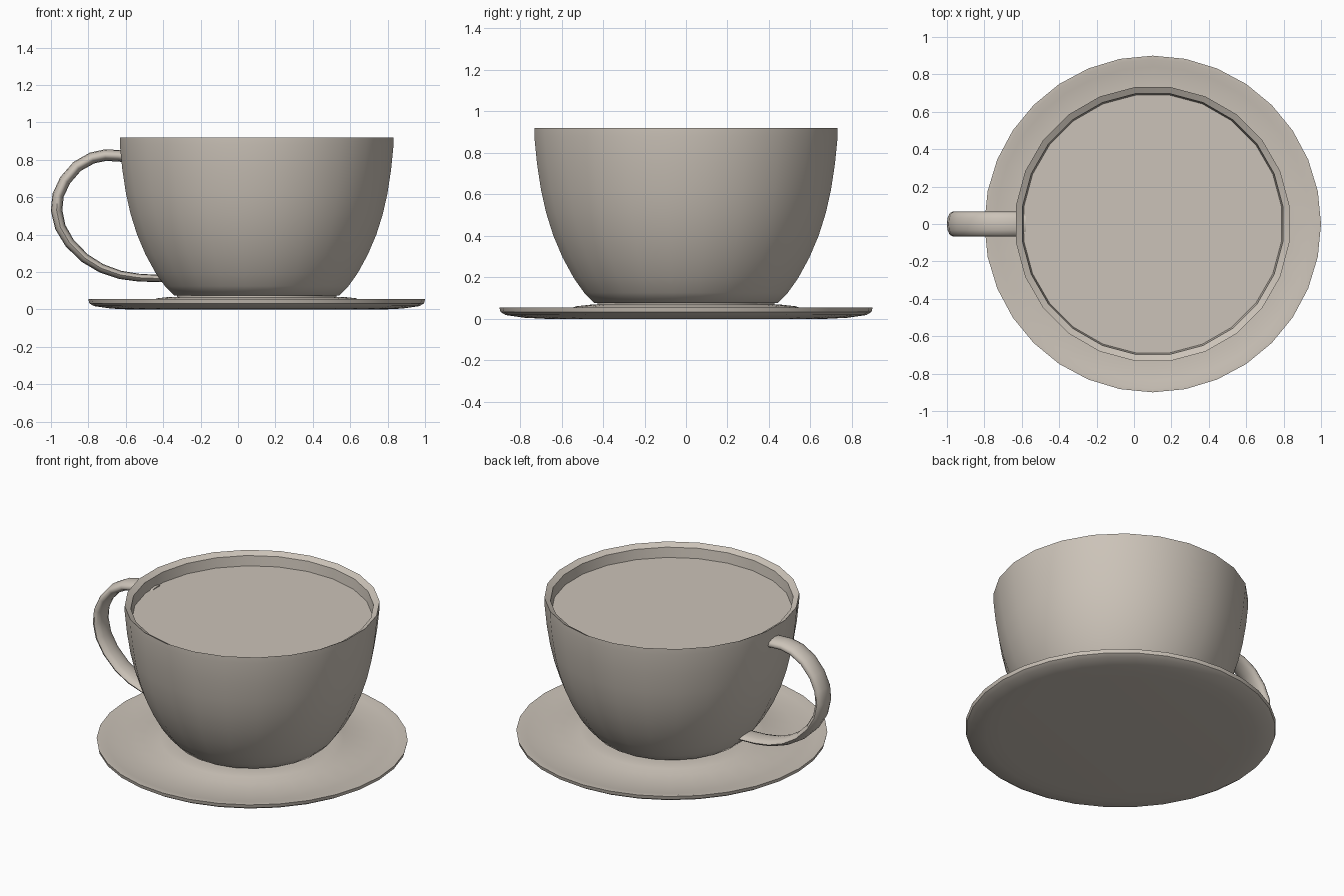
import bpy, bmesh
from math import pi, cos, sin, radians
from mathutils import Vector

cube = bpy.data.objects.get("Cube")
if cube:
    bpy.data.objects.remove(cube)

clay = bpy.data.materials.new("warm_beige")
colour = (0.60, 0.545, 0.48, 1)
clay.diffuse_color = colour
clay.use_nodes = True
clay.node_tree.nodes["Principled BSDF"].inputs["Base Color"].default_value = colour

AXIS_X = 0.1  # shared centre of cup and saucer


def finish(bm, name, angle=35):
    bmesh.ops.recalc_face_normals(bm, faces=bm.faces)
    mesh = bpy.data.meshes.new(name)
    bm.to_mesh(mesh)
    bm.free()
    mesh.materials.append(clay)
    obj = bpy.data.objects.new(name, mesh)
    bpy.context.collection.objects.link(obj)
    bpy.ops.object.select_all(action="DESELECT")
    obj.select_set(True)
    bpy.context.view_layer.objects.active = obj
    bpy.ops.object.shade_smooth_by_angle(angle=radians(angle))
    return obj


def skin(bm, rings):
    """Bridge consecutive rings of vertices and cap both ends."""
    for a, b in zip(rings, rings[1:]):
        for i in range(len(a)):
            j = (i + 1) % len(a)
            bm.faces.new((a[i], a[j], b[j], b[i]))
    bm.faces.new(rings[0])
    bm.faces.new(rings[-1])


def lathe(name, profile, sides, turn=0.0, angle=35):
    bm = bmesh.new()
    rings = []
    for r, z in profile:
        angles = [2 * pi * (i + turn) / sides for i in range(sides)]
        rings.append([bm.verts.new((AXIS_X + r * cos(a), r * sin(a), z)) for a in angles])
    skin(bm, rings)
    return finish(bm, name, angle)


# Saucer: flat base, rolled rim, shallow dish, raised centre
lathe("saucer", [(0.68, 0), (0.78, 0.005), (0.87, 0.018), (0.895, 0.033), (0.90, 0.055),
                 (0.88, 0.055), (0.84, 0.045), (0.72, 0.038), (0.58, 0.042),
                 (0.53, 0.06), (0.46, 0.068)], 32)

# Cup: foot, rounded bowl, bevelled rim, inner wall down to the drink
lathe("cup", [(0.43, 0.06), (0.43, 0.075), (0.447, 0.076), (0.495, 0.125), (0.545, 0.195),
              (0.60, 0.295), (0.645, 0.40), (0.68, 0.51), (0.705, 0.62), (0.725, 0.75),
              (0.738, 0.88), (0.738, 0.92), (0.703, 0.90), (0.695, 0.83)], 24, 0.5, 50)

# Drink surface
lathe("drink", [(0.695, 0.83), (0.695, 0.838)], 24, 0.5)

# Handle: flattened oval swept along a loop, thinner at the lower end
path = [(-0.58, 0.815), (-0.64, 0.822), (-0.71, 0.825), (-0.78, 0.81), (-0.86, 0.765),
        (-0.925, 0.69), (-0.962, 0.61), (-0.97, 0.53), (-0.95, 0.44), (-0.90, 0.355),
        (-0.82, 0.275), (-0.73, 0.22), (-0.63, 0.185), (-0.53, 0.17), (-0.40, 0.165)]
points = [Vector((x, 0, z)) for x, z in path]
bm = bmesh.new()
rings = []
last = len(points) - 1
for i, p in enumerate(points):
    tangent = (points[min(i + 1, last)] - points[max(i - 1, 0)]).normalized()
    outward = Vector((-tangent.z, 0, tangent.x))
    thick = 0.031 - 0.012 * max(0, i - 7) / (last - 7)
    rings.append([bm.verts.new(p + outward * thick * cos(a) + Vector((0, 0.066 * sin(a), 0)))
                  for a in (2 * pi * k / 12 for k in range(12))])
skin(bm, rings)
finish(bm, "handle", 60)
